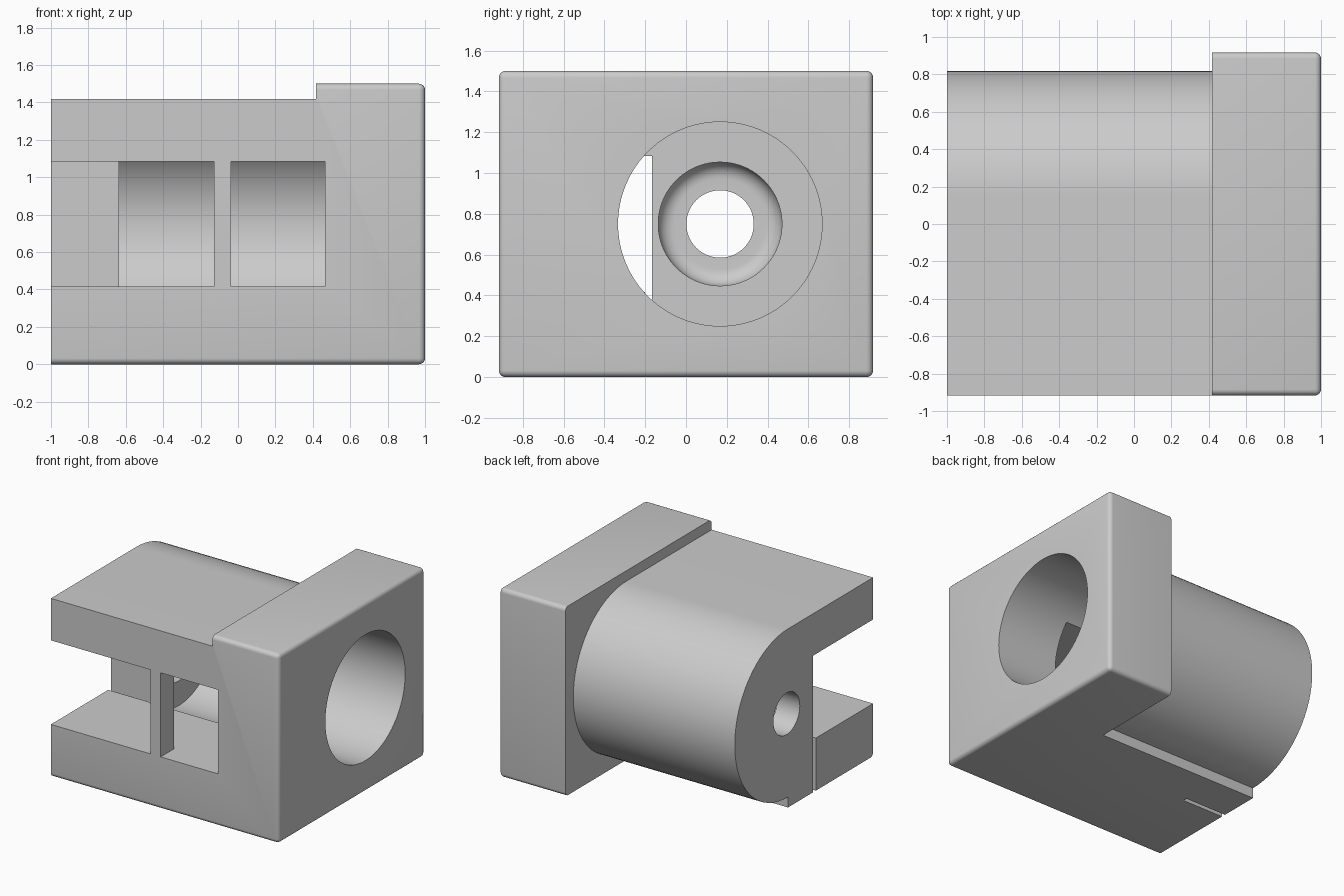
import bpy, bmesh
from math import sin, cos, pi
from mathutils import Vector

if "Cube" in bpy.data.objects:
    bpy.data.objects.remove(bpy.data.objects["Cube"])

HALF_Y, TOP, STEP_X = 0.917, 1.5, 0.417
BORE_Y, MID_Z = 0.167, 0.75
INNER_X = -0.636

grey = bpy.data.materials.new("light_grey")
grey.use_nodes = True
grey.diffuse_color = (0.6, 0.6, 0.6, 1)
grey.node_tree.nodes["Principled BSDF"].inputs["Base Color"].default_value = (0.6, 0.6, 0.6, 1)


def make_object(name, bm):
    bmesh.ops.recalc_face_normals(bm, faces=bm.faces)
    mesh = bpy.data.meshes.new(name)
    bm.to_mesh(mesh)
    bm.free()
    mesh.materials.append(grey)
    obj = bpy.data.objects.new(name, mesh)
    bpy.context.collection.objects.link(obj)
    return obj


def prism(name, points, depth):
    """Extrude a closed outline of 3D points along a vector."""
    bm = bmesh.new()
    face = bm.faces.new([bm.verts.new(p) for p in points])
    ext = bmesh.ops.extrude_face_region(bm, geom=[face])
    moved = [v for v in ext["geom"] if isinstance(v, bmesh.types.BMVert)]
    bmesh.ops.translate(bm, verts=moved, vec=depth)
    return make_object(name, bm)


def box(name, lo, hi):
    outline = [(lo[0], lo[1], lo[2]), (hi[0], lo[1], lo[2]),
               (hi[0], hi[1], lo[2]), (lo[0], hi[1], lo[2])]
    return prism(name, outline, (0, 0, hi[2] - lo[2]))


def lathe_x(name, profile, sides=96):
    """Solid of revolution about the bore axis from (x, radius) pairs."""
    bm = bmesh.new()
    rings = []
    for x, r in profile:
        rings.append([bm.verts.new((x, BORE_Y + r * cos(2 * pi * i / sides),
                                    MID_Z + r * sin(2 * pi * i / sides))) for i in range(sides)])
    for a, b in zip(rings, rings[1:]):
        for i in range(sides):
            j = (i + 1) % sides
            bm.faces.new((a[i], a[j], b[j], b[i]))
    bm.faces.new(rings[0])
    bm.faces.new(rings[-1])
    return make_object(name, bm)


def combine(target, tool, operation):
    mod = target.modifiers.new(tool.name, "BOOLEAN")
    mod.operation, mod.solver, mod.object = operation, "EXACT", tool
    bpy.context.view_layer.objects.active = target
    bpy.ops.object.modifier_apply(modifier=mod.name)
    bpy.data.objects.remove(tool)


# Body: flat top and front, round back, small foot below the round
ROUND_Y, ROUND_R, ARC = 0.15, 0.667, 48
outline = [(-1, -HALF_Y, 0), (-1, -HALF_Y, MID_Z + ROUND_R)]
for i in range(ARC + 1):
    a = pi / 2 - pi * i / ARC
    outline.append((-1, ROUND_Y + ROUND_R * cos(a), MID_Z + ROUND_R * sin(a)))
outline.append((-1, ROUND_Y, 0))
housing = prism("housing", outline, (STEP_X + 1, 0, 0))

# End flange joined to the body
combine(housing, box("flange", (STEP_X, -HALF_Y, 0), (1, HALF_Y, TOP)), "UNION")

# Round the outer flange edges and the lower front edge
bm = bmesh.new()
bm.from_mesh(housing.data)
bmesh.ops.remove_doubles(bm, verts=bm.verts, dist=0.0001)
bmesh.ops.dissolve_limit(bm, angle_limit=0.01, verts=bm.verts, edges=bm.edges)
planes = [(0, 1), (1, -HALF_Y), (1, HALF_Y), (2, 0), (2, TOP)]


def on_outer_corner(edge):
    shared = [p for p in planes if all(abs(v.co[p[0]] - p[1]) < 0.001 for v in edge.verts)]
    return len(shared) == 2


bmesh.ops.bevel(bm, geom=[e for e in bm.edges if on_outer_corner(e)], offset=0.033,
                segments=5, profile=0.5, affect="EDGES")
bm.to_mesh(housing.data)
bm.free()

# Front pocket, leaving a thin upright bar at its mouth
bar_l, bar_r, bar_back, pocket_end = -0.128, -0.037, -0.75, 0.465
pocket = [(-1.1, -1), (bar_l, -1), (bar_l, bar_back), (bar_r, bar_back), (bar_r, -1),
          (pocket_end, -1), (pocket_end, -BORE_Y), (-1.1, -BORE_Y)]
combine(housing, prism("pocket_cutter", [(x, y, 0.417) for x, y in pocket], (0, 0, 0.667)),
        "DIFFERENCE")

# Narrow slot through the floor
combine(housing, box("slot_cutter", (-1.1, -0.2, -0.1), (INNER_X, -BORE_Y, 0.6)), "DIFFERENCE")

# Bore, filleted counterbore and through hole
seat_x, seat_r, fillet = -0.803, 0.303, 0.08
profile = [(1.1, 0.5), (INNER_X, 0.5), (INNER_X, seat_r)]
for i in range(9):
    a = pi / 2 * i / 8
    profile.append((seat_x + fillet * (1 - sin(a)), seat_r - fillet * (1 - cos(a))))
profile += [(seat_x, 0.165), (-1.1, 0.165)]
combine(housing, lathe_x("bore_cutter", profile), "DIFFERENCE")

# Smooth shading with sharp edges kept
bpy.ops.object.select_all(action="DESELECT")
housing.select_set(True)
bpy.context.view_layer.objects.active = housing
bpy.ops.object.shade_smooth_by_angle(angle=pi / 6)
